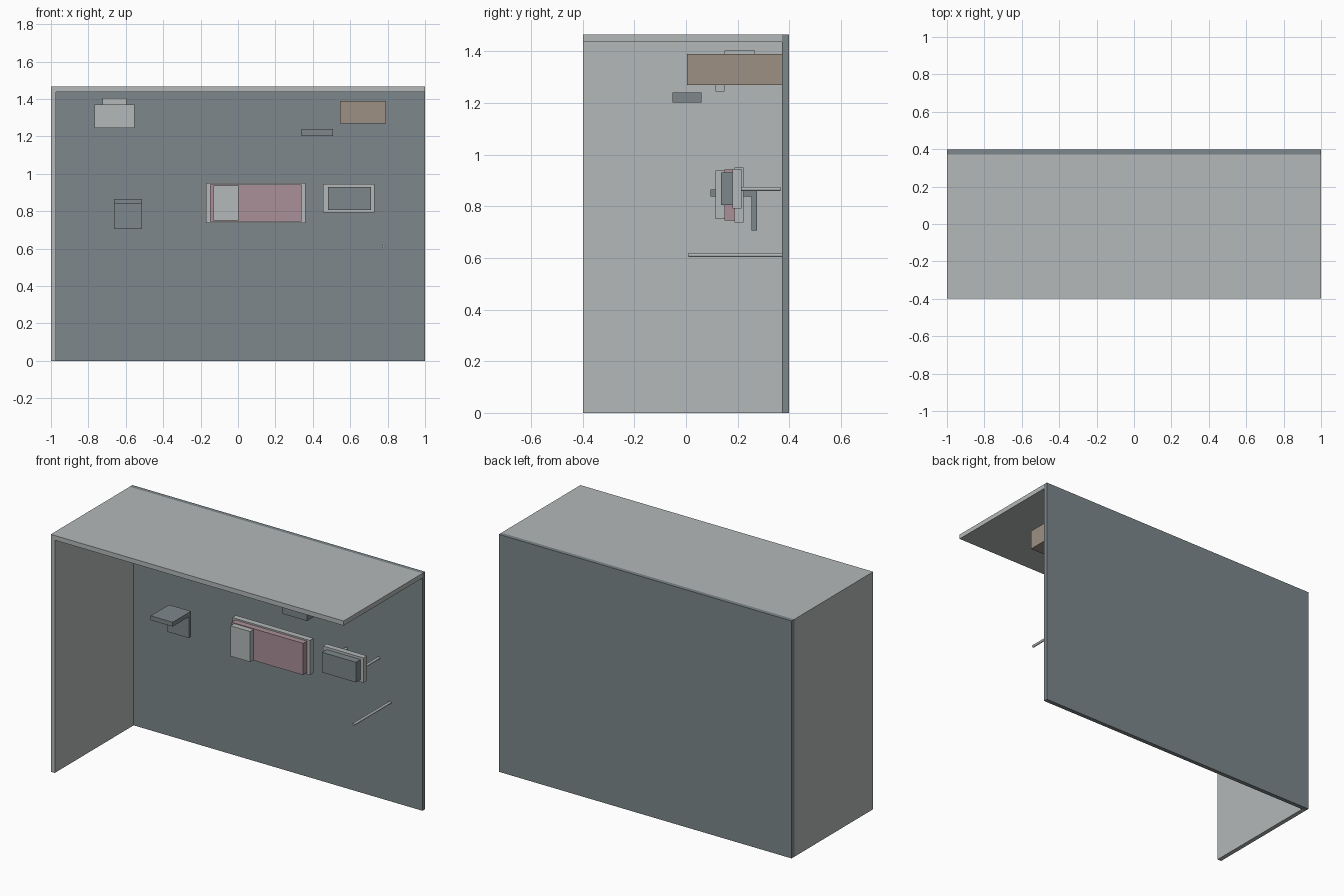
import bpy, bmesh
from mathutils import Matrix

if "Cube" in bpy.data.objects:
    bpy.data.objects.remove(bpy.data.objects["Cube"])


def srgb(r, g, b):
    lin = [((c / 255 + 0.055) / 1.055) ** 2.4 for c in (r, g, b)]
    return (*lin, 1.0)


def material(name, rgb):
    m = bpy.data.materials.new(name)
    m.diffuse_color = srgb(*rgb)
    m.use_nodes = True
    m.node_tree.nodes["Principled BSDF"].inputs["Base Color"].default_value = m.diffuse_color
    return m


LIGHT = material("light grey", (180, 184, 184))
SLATE = material("slate grey", (125, 135, 139))
TAN = material("tan", (156, 144, 131))
PINK = material("dusty pink", (169, 144, 151))


def finish(bm, name, mat):
    mesh = bpy.data.meshes.new(name)
    bm.to_mesh(mesh)
    bm.free()
    mesh.materials.append(mat)
    ob = bpy.data.objects.new(name, mesh)
    bpy.context.collection.objects.link(ob)
    return ob


def box(name, mat, x, y, z):
    """Box from its (min, max) extent on each axis."""
    bm = bmesh.new()
    bmesh.ops.create_cube(bm, size=1)
    for v in bm.verts:
        v.co = [(lo + hi) / 2 + c * (hi - lo)
                for c, (lo, hi) in zip(v.co, (x, y, z))]
    return finish(bm, name, mat)


def rod(name, mat, x, z, y0, y1, r=0.008):
    """Thin round bar running front to back."""
    bm = bmesh.new()
    bmesh.ops.create_cone(bm, cap_ends=True, segments=12, radius1=r,
                          radius2=r, depth=y1 - y0)
    bm.transform(Matrix.Translation((x, (y0 + y1) / 2, z)) @ Matrix.Rotation(1.5707963, 4, 'X'))
    for f in bm.faces:
        f.smooth = len(f.verts) == 4
    for e in bm.edges:
        e.smooth = all(len(f.verts) == 4 for f in e.link_faces)
    return finish(bm, name, mat)


# Room shell
box("back_wall", SLATE, (-1, 1), (0.372, 0.398), (0, 1.466))
box("side_wall", LIGHT, (-1, -0.973), (-0.398, 0.372), (0, 1.437))
box("ceiling", LIGHT, (-1, 1), (-0.398, 0.372), (1.437, 1.466))

# Upper wall units
box("wall_cabinet", TAN, (0.545, 0.79), (0.003, 0.372), (1.27, 1.39))
box("small_box", SLATE, (0.34, 0.508), (-0.052, 0.06), (1.202, 1.24))
box("unit_front", LIGHT, (-0.768, -0.553), (0.115, 0.15), (1.244, 1.37))
box("unit_body", LIGHT, (-0.725, -0.595), (0.15, 0.267), (1.29, 1.404))

# Bracket shelf
box("shelf_top", SLATE, (-0.663, -0.513), (0.095, 0.253), (0.838, 0.865))
box("shelf_back", SLATE, (-0.663, -0.513), (0.253, 0.274), (0.707, 0.865))

# Middle panel
box("panel_back", LIGHT, (-0.17, 0.36), (0.187, 0.223), (0.737, 0.951))
box("panel_face", PINK, (-0.15, 0.34), (0.15, 0.187), (0.746, 0.942))
box("panel_door", LIGHT, (-0.132, 0.002), (0.115, 0.15), (0.75, 0.938))

# Screen with its two mounting bars
box("screen_frame", LIGHT, (0.455, 0.731), (0.18, 0.215), (0.792, 0.945))
box("screen", SLATE, (0.48, 0.711), (0.135, 0.18), (0.806, 0.93))
for side, x in (("left", 0.485), ("right", 0.705)):
    rod("screen_bar_" + side, LIGHT, x, 0.867, 0.215, 0.366)

# Lone peg bar
rod("peg_bar", LIGHT, 0.78, 0.611, 0.01, 0.372)
